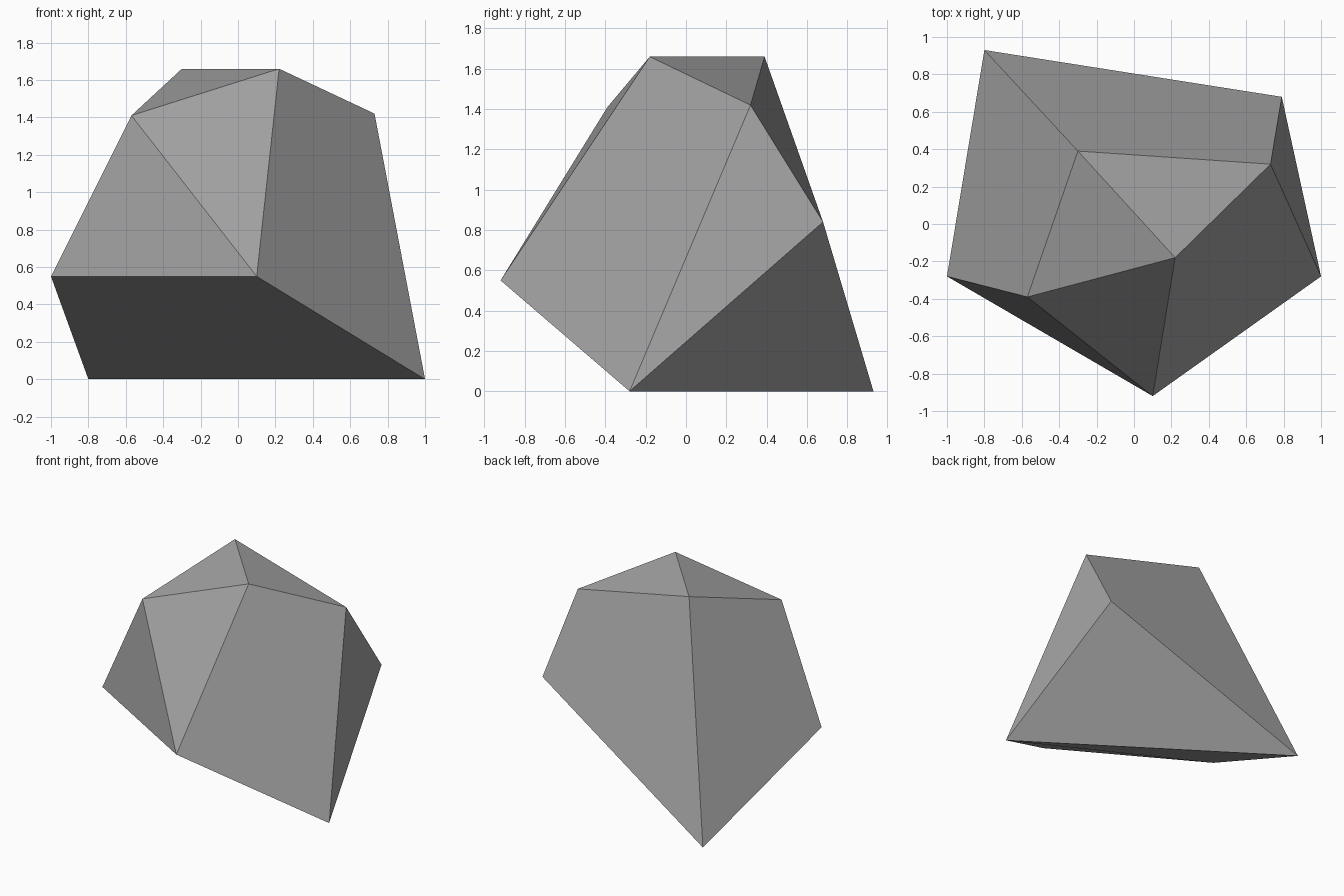
import bpy
import bmesh

cube = bpy.data.objects.get("Cube")
if cube:
    bpy.data.objects.remove(cube, do_unlink=True)

# Stone colour
stone = bpy.data.materials.new("stone grey")
stone.use_nodes = True
grey = (0.36, 0.36, 0.36, 1)
stone.diffuse_color = grey
stone.node_tree.nodes["Principled BSDF"].inputs["Base Color"].default_value = grey

# Corners of the boulder: base, waist and crown
corners = {
    "base_right": (1.0, -0.28, 0.0),
    "base_back": (-0.8, 0.93, 0.0),
    "waist_left": (-1.0, -0.28, 0.55),
    "waist_front": (0.1, -0.92, 0.55),
    "waist_back": (0.79, 0.68, 0.84),
    "crown_left": (-0.57, -0.39, 1.41),
    "crown_right": (0.73, 0.32, 1.42),
    "peak_front": (0.22, -0.18, 1.66),
    "peak_back": (-0.3, 0.39, 1.66),
}

# Facets, each named by the corners it joins
facets = [
    "waist_left base_back base_right waist_front",      # underside
    "base_right waist_back base_back",                  # back slope
    "base_right crown_right waist_back",                # right sliver
    "base_right crown_right peak_front waist_front",    # front right side
    "waist_front peak_front crown_left",                # front
    "waist_left waist_front crown_left",                # front left
    "waist_left crown_left peak_back base_back",        # left side
    "waist_back base_back peak_back crown_right",       # back side
    "peak_back peak_front crown_right",                 # top right
    "peak_back crown_left peak_front",                  # top left
]

bm = bmesh.new()
vert = {name: bm.verts.new(co) for name, co in corners.items()}
for facet in facets:
    bm.faces.new([vert[name] for name in facet.split()])
bmesh.ops.recalc_face_normals(bm, faces=bm.faces)

# Flat-shaded boulder
mesh = bpy.data.meshes.new("boulder")
bm.to_mesh(mesh)
bm.free()
mesh.materials.append(stone)
boulder = bpy.data.objects.new("boulder", mesh)
bpy.context.collection.objects.link(boulder)
